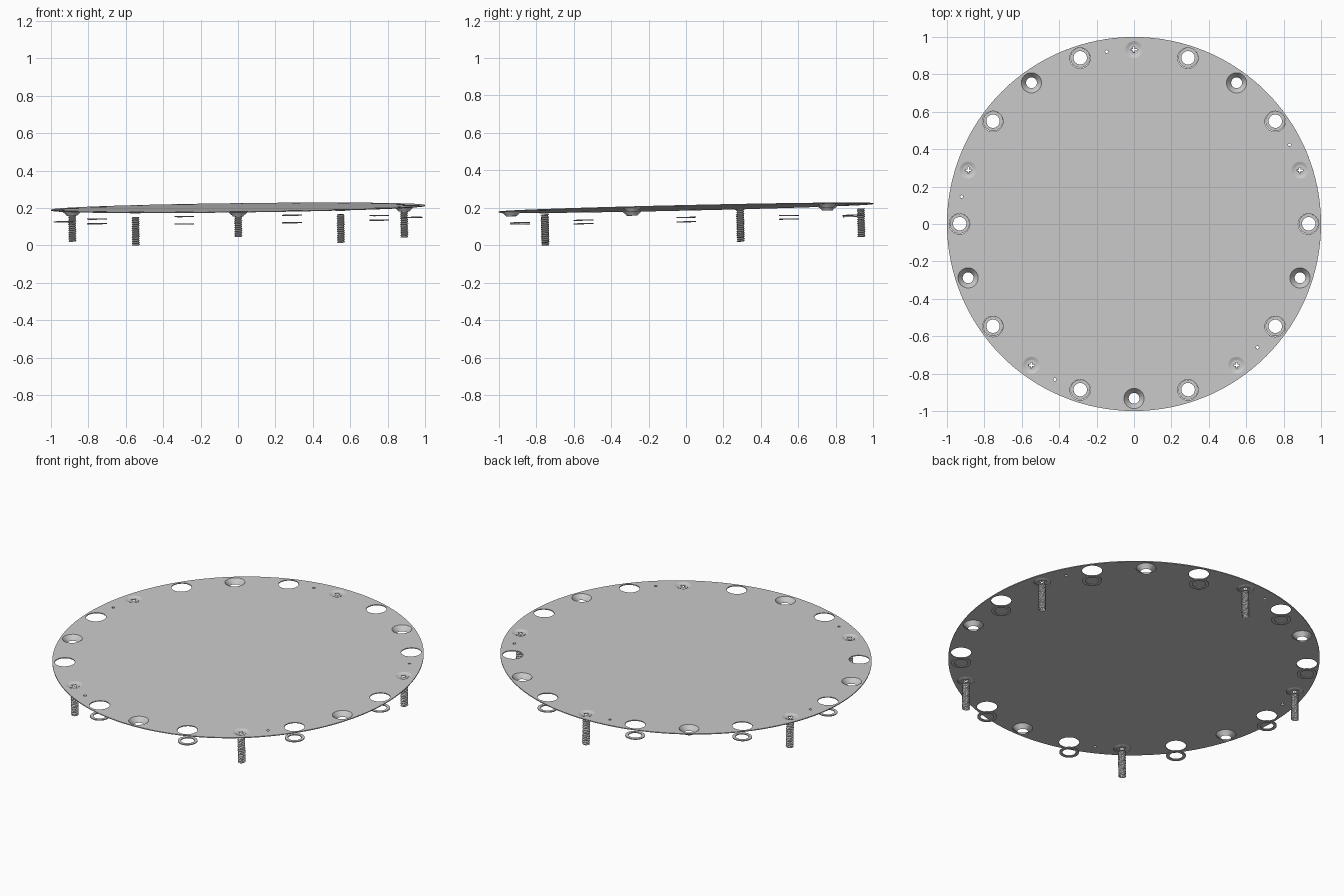
import bpy, bmesh
from math import sin, cos, pi, radians
from mathutils import Matrix, Vector

cube = bpy.data.objects.get("Cube")
if cube:
    bpy.data.objects.remove(cube, do_unlink=True)

steel = bpy.data.materials.new("grey_steel")
steel.use_nodes = True
grey = (0.6, 0.6, 0.6, 1)
steel.diffuse_color = grey
steel.node_tree.nodes["Principled BSDF"].inputs["Base Color"].default_value = grey

# Shared slanted frame of the whole assembly
normal = Vector((-0.0125, -0.0225, 1)).normalized()
TILT = Matrix.Translation((0, 0, 0.203)) @ Vector((0, 0, 1)).rotation_difference(normal).to_matrix().to_4x4()
BOLT_RING = 0.933


def ring_point(deg, r=BOLT_RING):
    return (r * cos(radians(deg)), r * sin(radians(deg)))


def circle(r, centre=(0, 0), n=32):
    return [(centre[0] + r * cos(2 * pi * i / n), centre[1] + r * sin(2 * pi * i / n)) for i in range(n)]


def finish(bm, name):
    mesh = bpy.data.meshes.new(name)
    bm.to_mesh(mesh)
    bm.free()
    mesh.materials.append(steel)
    return mesh


def sheet(name, loops, thickness):
    """Flat sheet filled between closed outlines, top at z = 0."""
    bm = bmesh.new()
    for loop in loops:
        vs = [bm.verts.new((x, y, 0)) for x, y in loop]
        for a, b in zip(vs, vs[1:] + vs[:1]):
            bm.edges.new((a, b))
    bmesh.ops.triangle_fill(bm, use_beauty=True, edges=bm.edges[:], normal=(0, 0, 1))
    bmesh.ops.dissolve_limit(bm, angle_limit=0.001, verts=bm.verts[:], edges=bm.edges[:]) if len(loops) == 1 else None
    ext = bmesh.ops.extrude_face_region(bm, geom=bm.faces[:], use_keep_orig=True)
    moved = [g for g in ext["geom"] if isinstance(g, bmesh.types.BMVert)]
    bmesh.ops.translate(bm, verts=moved, vec=(0, 0, -thickness))
    bmesh.ops.recalc_face_normals(bm, faces=bm.faces[:])
    return finish(bm, name)


def tube(name, rows, n, radius, height):
    """Round wall whose radius may vary with row and angle."""
    bm = bmesh.new()
    grid = [[bm.verts.new((radius(j, i / n) * cos(2 * pi * i / n),
                           radius(j, i / n) * sin(2 * pi * i / n), height(j)))
             for i in range(n)] for j in range(rows)]
    for low, high in zip(grid[1:], grid):
        for i in range(n):
            k = (i + 1) % n
            bm.faces.new((low[i], low[k], high[k], high[i]))
    return finish(bm, name)


def place(name, mesh, xy=(0, 0), depth=0, smooth=False):
    obj = bpy.data.objects.new(name, mesh)
    bpy.context.collection.objects.link(obj)
    obj.matrix_world = TILT @ Matrix.Translation((xy[0], xy[1], depth))
    if smooth:
        for poly in mesh.polygons:
            poly.use_smooth = True
    return obj


# Round plate with the ring of openings and pin holes
SCREWS = [18 + 72 * i for i in range(5)]
CUPS = [54 + 72 * i for i in range(5)]
WASHERS = [36 * i for i in range(10)]
PINS = [27 + 72 * i for i in range(5)]
outlines = [circle(1.0, n=128)]
for angles, r, n in ((SCREWS, 0.045, 32), (CUPS, 0.054, 32), (WASHERS, 0.055, 32), (PINS, 0.008, 12)):
    outlines += [circle(r, ring_point(a), n) for a in angles]
place("round_plate", sheet("round_plate", outlines, 0.005))

# Loose washers under the wide openings
washer = sheet("washer", [circle(0.053), circle(0.036)], 0.005)
for a in WASHERS:
    place("washer", washer, ring_point(a), -0.063)

# Countersunk cups
profile = [(0.054, 0), (0.05, -0.006), (0.03, -0.024), (0.029, -0.027)]
cup = tube("countersunk_cup", len(profile), 32, lambda j, t: profile[j][0], lambda j: profile[j][1])
for a in CUPS:
    place("countersunk_cup", cup, ring_point(a), 0, True)

# Screws: dished head with a cross recess, and a threaded shank
dish_profile = [(0.045, 0), (0.028, -0.006)]
dish = tube("screw_head_rim", 2, 32, lambda j, t: dish_profile[j][0], lambda j: dish_profile[j][1])
w, s = 0.004, 0.015
arm = [(s, -w), (s, w), (w, w)]
cross = []
for q in range(4):
    c, d = cos(q * pi / 2), sin(q * pi / 2)
    cross += [(x * c - y * d, x * d + y * c) for x, y in arm]
head = sheet("screw_head", [circle(0.028), cross], 0.003)

TOP, BOTTOM, PITCH, STEPS = -0.027, -0.179, 0.0101, 4
ROWS = round((TOP - BOTTOM) / PITCH) * STEPS + 1


def thread_radius(j, t):
    phase = (j / STEPS + t) % 1
    return 0.016 + 0.006 * (1 - abs(2 * phase - 1))


shank = tube("threaded_shank", ROWS, 16, thread_radius,
             lambda j: TOP + (BOTTOM - TOP) * j / (ROWS - 1))
for a in SCREWS:
    xy = ring_point(a)
    place("screw_head_rim", dish, xy, 0, True)
    place("screw_head", head, xy, -0.005)
    place("threaded_shank", shank, xy)
